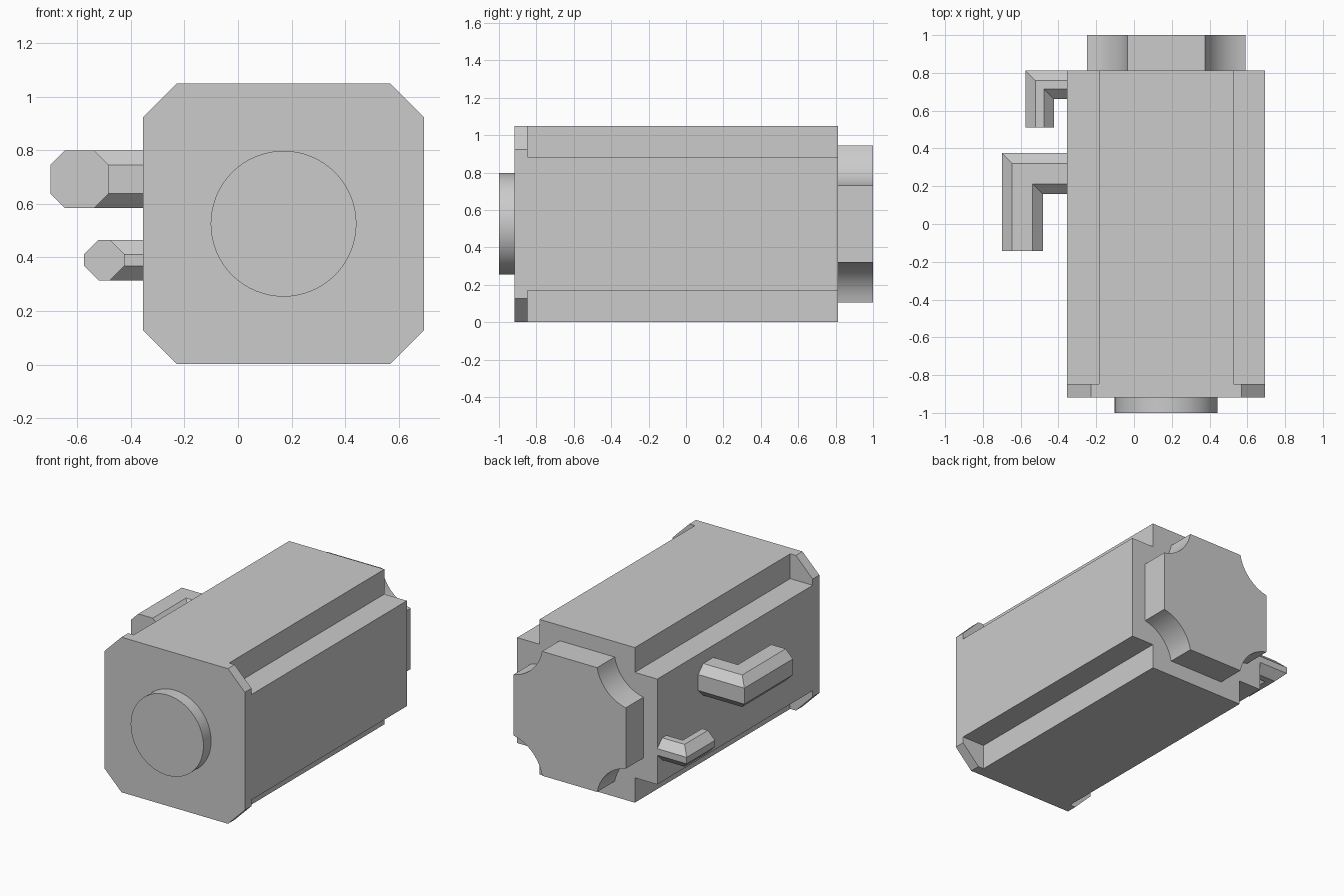
import bpy, bmesh, math

if "Cube" in bpy.data.objects:
    bpy.data.objects.remove(bpy.data.objects["Cube"], do_unlink=True)

CX, CZ = 0.17, 0.526      # motor axis
HALF = 0.524              # half width of the housing
SIDE_X = CX - HALF        # side wall carrying the sockets
BACK_Y = 0.812

grey = bpy.data.materials.new("light grey")
grey.use_nodes = True
grey.diffuse_color = (0.6, 0.6, 0.6, 1)
grey.node_tree.nodes["Principled BSDF"].inputs["Base Color"].default_value = (0.6, 0.6, 0.6, 1)


def loft(name, rings, smooth=False):
    """Skin matching rings of points and cap both ends."""
    bm = bmesh.new()
    loops = [[bm.verts.new(p) for p in ring] for ring in rings]
    n = len(loops[0])
    for a, b in zip(loops, loops[1:]):
        for i in range(n):
            j = (i + 1) % n
            bm.faces.new((a[i], a[j], b[j], b[i]))
    bm.faces.new(loops[0])
    bm.faces.new(loops[-1])
    bmesh.ops.recalc_face_normals(bm, faces=bm.faces)
    mesh = bpy.data.meshes.new(name)
    bm.to_mesh(mesh)
    bm.free()
    mesh.materials.append(grey)
    obj = bpy.data.objects.new(name, mesh)
    bpy.context.collection.objects.link(obj)
    if smooth:
        bpy.ops.object.select_all(action='DESELECT')
        obj.select_set(True)
        bpy.context.view_layer.objects.active = obj
        bpy.ops.object.shade_smooth_by_angle(angle=math.radians(25))
    return obj


def prism(name, outline, y0, y1, smooth=False):
    """Extrude an outline, given around the motor axis, along y."""
    return loft(name, [[(CX + x, y, CZ + z) for x, z in outline] for y in (y0, y1)], smooth)


def four_corners(corner):
    """Repeat the points of one corner by quarter turns."""
    points = []
    for _ in range(4):
        points += corner
        corner = [(-z, x) for x, z in corner]
    return points


def chamfered_square(half, cut):
    return four_corners([(half, half - cut), (half - cut, half)])


# Housing with a square notch along each long edge
inner = HALF - 0.168
prism("housing", four_corners([(HALF, inner), (inner, inner), (inner, HALF)]), -0.847, BACK_Y)

# Front flange with chamfered corners
prism("front_flange", chamfered_square(HALF, 0.126), -0.918, -0.847)

# Output shaft
circle = [(0.272 * math.cos(a), 0.272 * math.sin(a))
          for a in (math.tau * i / 64 for i in range(64))]
prism("shaft", circle, -1.0, -0.918, smooth=True)

# Rear cover with scooped corners
cover, flat, steps = 0.42, 0.206, 10
centre, radius = 0.47, 0.269
start = math.atan2(flat - centre, cover - centre) % math.tau
end = math.atan2(cover - centre, flat - centre) % math.tau
scoop = []
for i in range(steps + 1):
    a = start + (end - start) * i / steps
    scoop.append((centre + radius * math.cos(a), centre + radius * math.sin(a)))
prism("rear_cover", four_corners(scoop), BACK_Y, 1.0, smooth=True)


# Elbow sockets: an octagonal section turned through a mitred corner
def elbow(name, x, y_front, y, z, half, cut):
    section = chamfered_square(half, cut)
    loft(name, [
        [(x + u, y_front, z + v) for u, v in section],
        [(x + u, y - u, z + v) for u, v in section],
        [(SIDE_X, y - u, z + v) for u, v in section],
    ])


elbow("large_socket", -0.591, -0.143, 0.267, 0.692, 0.108, 0.054)
elbow("small_socket", -0.499, 0.51, 0.737, 0.39, 0.075, 0.053)
